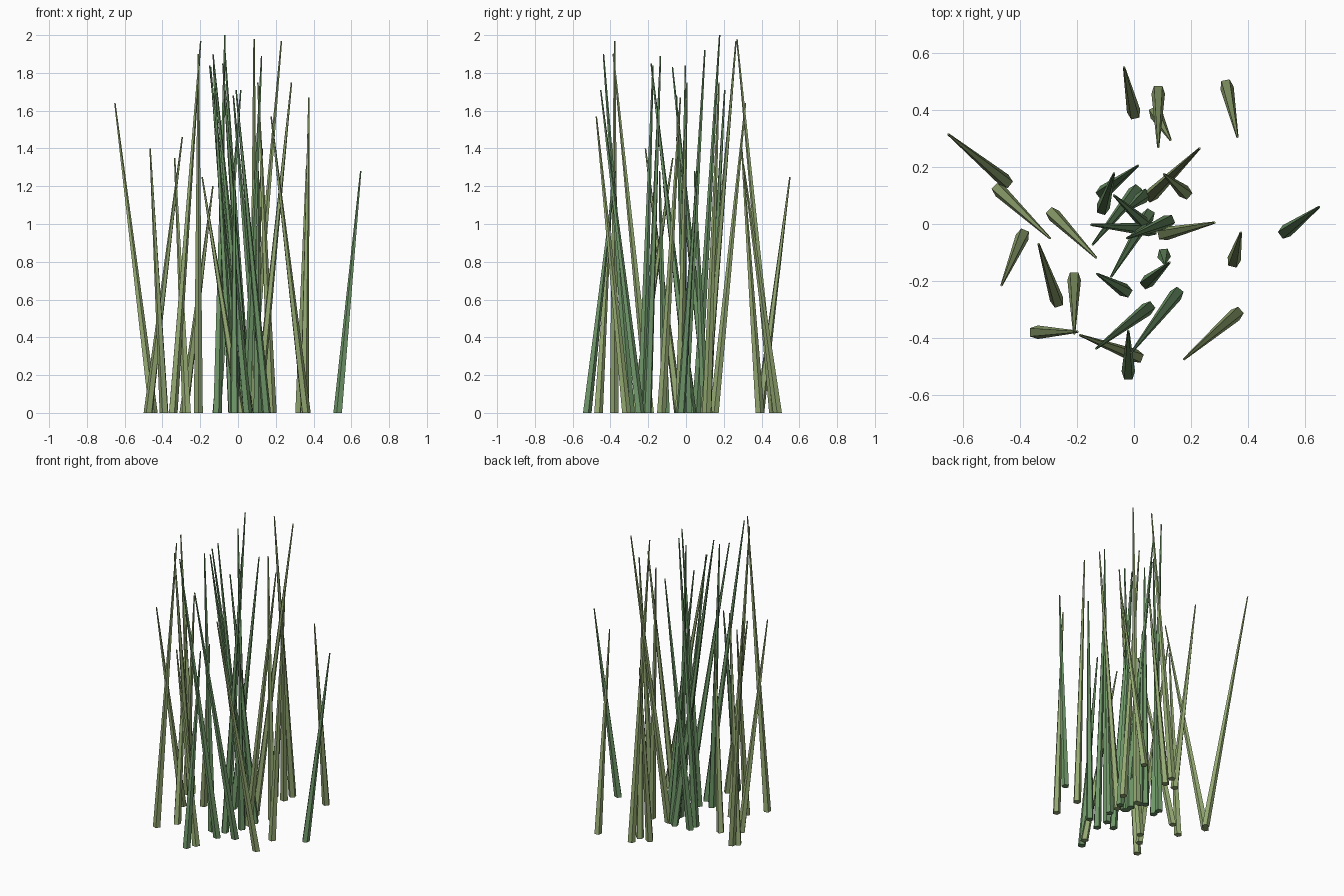
import bpy, bmesh, math

SIDES = 5
BASE_R, TIP_R = 0.025, 0.004


def material(name, color):
    m = bpy.data.materials.new(name)
    m.diffuse_color = color
    return m


def blade(name, x0, y0, x1, y1, height, mat):
    """Five-sided tapering stalk leaning from a flat base to its tip."""
    lean = math.atan2(y1 - y0, x1 - x0)
    bm = bmesh.new()
    rings = []
    for cx, cy, z, r in ((x0, y0, 0, BASE_R), (x1, y1, height, TIP_R)):
        rings.append([bm.verts.new((cx + r * math.cos(lean + i * math.tau / SIDES),
                                    cy + r * math.sin(lean + i * math.tau / SIDES), z))
                      for i in range(SIDES)])
    low, high = rings
    for i in range(SIDES):
        j = (i + 1) % SIDES
        bm.faces.new((low[i], low[j], high[j], high[i]))
    bm.faces.new(low[::-1])
    bm.faces.new(high)
    mesh = bpy.data.meshes.new(name)
    bm.to_mesh(mesh)
    bm.free()
    mesh.materials.append(mat)
    bpy.context.collection.objects.link(bpy.data.objects.new(name, mesh))


# base x, base y, tip x, tip y, height
# pale blades, mostly around the outside
olive_blades = [
    (0.00, 0.39, -0.035, 0.55, 1.25), (-0.21, -0.19, -0.21, -0.385, 1.90),
    (-0.345, -0.38, -0.198, -0.378, 1.97), (0.01, -0.465, -0.19, -0.39, 1.25),
    (0.36, -0.315, 0.175, -0.475, 1.57), (0.325, 0.485, 0.363, 0.305, 1.31),
    (0.35, -0.13, 0.375, -0.03, 1.67), (0.085, 0.465, 0.085, 0.27, 1.98),
    (0.075, 0.39, 0.128, 0.295, 1.40), (-0.45, 0.15, -0.652, 0.315, 1.64),
    (-0.475, 0.12, -0.295, -0.05, 1.46), (-0.285, 0.035, -0.133, -0.118, 1.20),
    (-0.39, -0.04, -0.465, -0.215, 1.40), (-0.27, -0.27, -0.335, -0.07, 1.35),
    (0.105, -0.035, 0.283, 0.005, 1.75), (0.18, 0.11, 0.105, 0.175, 1.75),
    (0.06, 0.10, 0.23, 0.265, 1.97),
]
# darker blades, mostly in the middle
green_blades = [
    (0.05, -0.295, -0.133, -0.437, 1.90), (0.15, -0.245, -0.01, -0.452, 1.71),
    (-0.02, -0.525, -0.02, -0.375, 1.28), (0.53, -0.028, 0.65, 0.06, 1.28),
    (-0.03, -0.235, -0.13, -0.175, 1.84), (0.045, -0.205, 0.125, -0.135, 1.89),
    (0.105, -0.108, 0.108, -0.14, 1.28), (-0.11, 0.055, -0.07, 0.178, 2.00),
    (-0.11, 0.11, 0.015, 0.205, 1.71), (0.005, 0.115, -0.145, -0.072, 1.83),
    (0.05, -0.01, -0.07, 0.10, 1.92), (0.05, 0.03, -0.08, -0.185, 1.85),
    (0.12, 0.01, -0.025, -0.05, 1.68), (0.06, -0.02, -0.15, -0.003, 1.84),
    (0.035, 0.10, -0.03, 0.045, 1.28),
]

olive = material("olive", (0.30, 0.40, 0.17, 1))
green = material("green", (0.16, 0.31, 0.14, 1))
for group, mat in ((olive_blades, olive), (green_blades, green)):
    for n, params in enumerate(group, 1):
        blade(f"{mat.name}_grass_blade_{n}", *params, mat)
